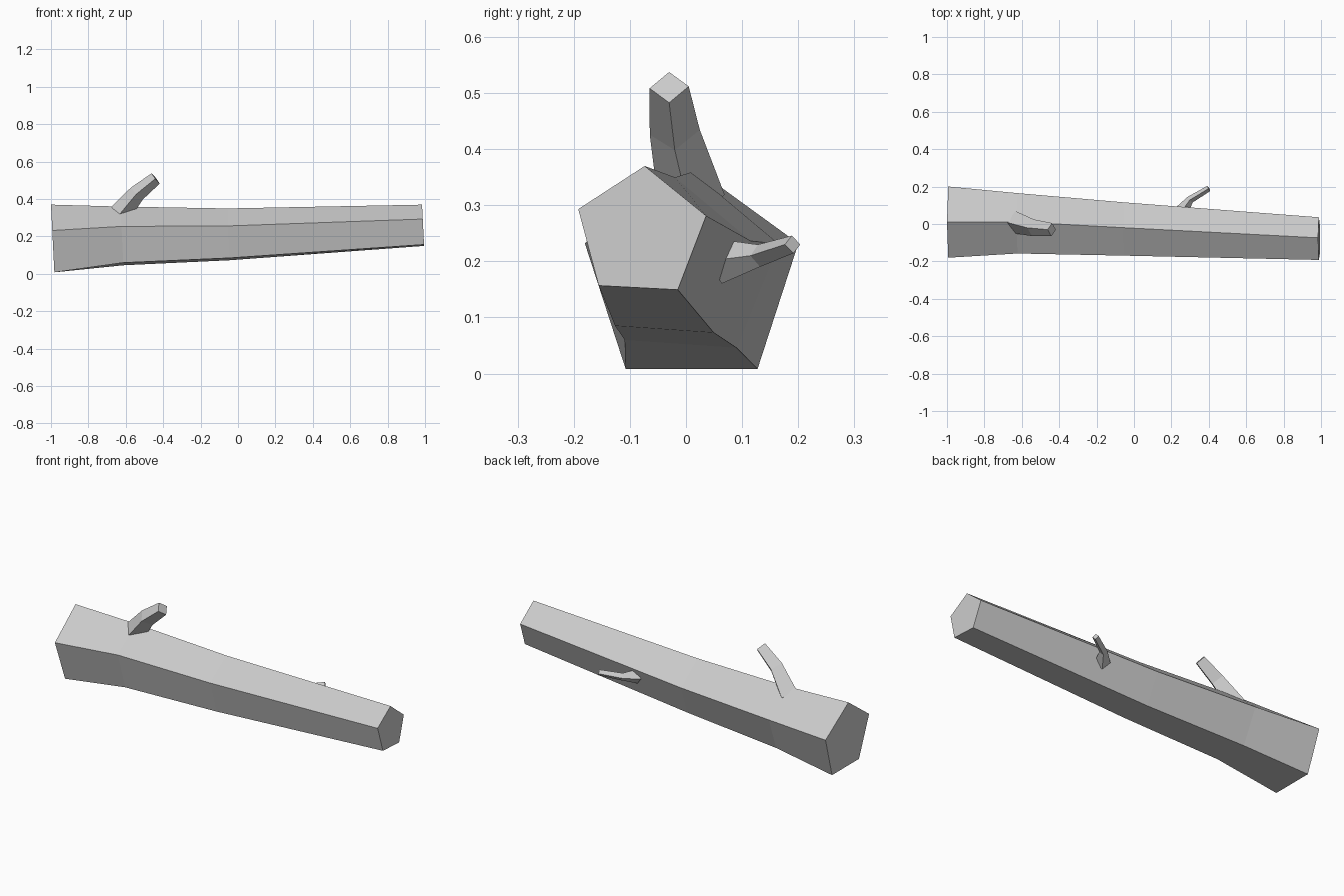
import bpy, bmesh
from math import cos, sin, pi, radians
from mathutils import Vector

cube = bpy.data.objects.get("Cube")
if cube:
    bpy.data.objects.remove(cube, do_unlink=True)

grey = bpy.data.materials.new("pale grey")
grey.use_nodes = True
colour = (0.6, 0.6, 0.6, 1)
grey.diffuse_color = colour
grey.node_tree.nodes["Principled BSDF"].inputs["Base Color"].default_value = colour


def polygon(centre, radius, across, up, sides, twist=0):
    """Regular polygon in the plane of two directions, one corner pointing up."""
    angles = [2 * pi * side / sides + twist for side in range(sides)]
    return [centre + radius * (across * sin(a) + up * cos(a)) for a in angles]


def loft(name, rings):
    """Skin a list of matching rings and cap both ends."""
    bm = bmesh.new()
    loops = [[bm.verts.new(point) for point in ring] for ring in rings]
    for near, far in zip(loops, loops[1:]):
        for corner in range(len(near)):
            previous = corner - 1
            bm.faces.new((near[previous], near[corner], far[corner], far[previous]))
    bm.faces.new(loops[0])
    bm.faces.new(loops[-1])
    bmesh.ops.recalc_face_normals(bm, faces=bm.faces)
    mesh = bpy.data.meshes.new(name)
    bm.to_mesh(mesh)
    bm.free()
    mesh.materials.append(grey)
    obj = bpy.data.objects.new(name, mesh)
    bpy.context.collection.objects.link(obj)


def twig(name, path, radii, corner_direction):
    """Square section swept along a bent path, tapering towards the tip."""
    points = [Vector(point) for point in path]
    rings = []
    for index, (point, radius) in enumerate(zip(points, radii)):
        before = points[max(index - 1, 0)]
        after = points[min(index + 1, len(points) - 1)]
        tangent = (after - before).normalized()
        across = tangent.cross(corner_direction).normalized()
        up = across.cross(tangent)
        rings.append(polygon(point, radius, across, up, sides=4))
    loft(name, rings)


# Trunk: pentagons along the length, slightly twisted, with leaning saw cuts
back = Vector((0, 1, 0))
leaning_up = Vector((-0.05, 0, 1))
trunk_sections = [
    # centre, radius, twist in degrees
    ((-0.99, 0.01, 0.17), 0.2, 0),
    ((-0.62, 0, 0.19), 0.17, 4),
    ((-0.05, -0.03, 0.2), 0.15, 4),
    ((0.99, -0.08, 0.25), 0.12, 3),
]
loft("log_trunk", [
    polygon(Vector(centre), radius, back, leaning_up, sides=5, twist=radians(twist))
    for centre, radius, twist in trunk_sections
])

# Thick twig rising from the top
twig(
    "upper_twig",
    path=[(-0.64, 0.01, 0.31), (-0.54, -0.02, 0.43), (-0.44, -0.03, 0.51)],
    radii=(0.06, 0.045, 0.035),
    corner_direction=back,
)

# Thin twig reaching out of the back
twig(
    "back_twig",
    path=[(0.25, 0.06, 0.2), (0.3, 0.13, 0.21), (0.4, 0.19, 0.23)],
    radii=(0.04, 0.02, 0.016),
    corner_direction=Vector((0, 0, 1)),
)
